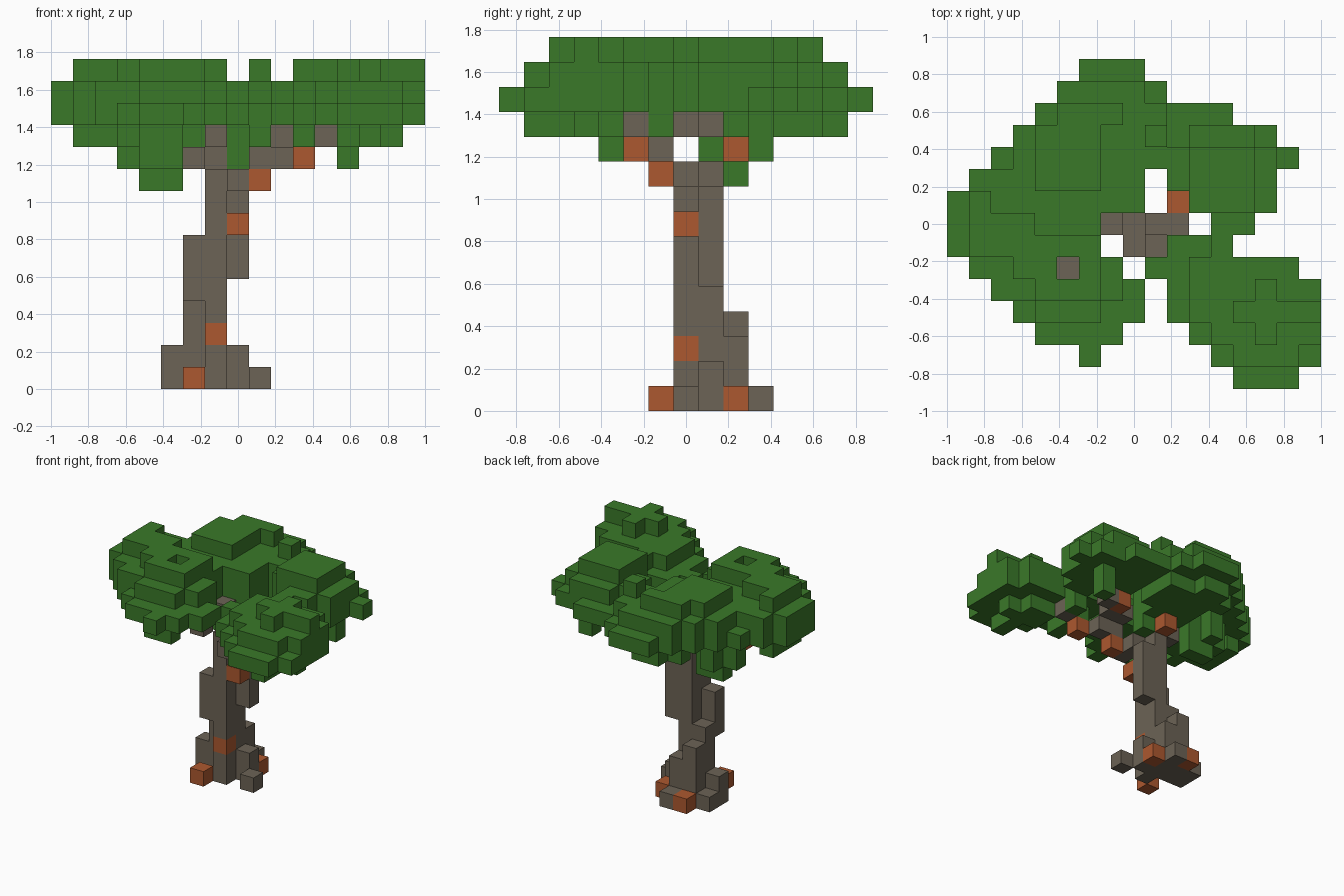
import bpy
import bmesh
import math
import random
from mathutils import Vector

random.seed(4)
V = 2 / 17                      # block size
NX, NY = 17, 15                 # block counts across and deep

cube = bpy.data.objects.get("Cube")
if cube:
    bpy.data.objects.remove(cube)


def material(name, rgb):
    m = bpy.data.materials.new(name)
    m.use_nodes = True
    m.diffuse_color = (*rgb, 1)
    m.node_tree.nodes["Principled BSDF"].inputs["Base Color"].default_value = (*rgb, 1)
    return m


LEAF = material("leaf_green", (0.042, 0.19, 0.022))
BARK = material("bark_grey", (0.150, 0.125, 0.092))
RUST = material("bark_rust", (0.415, 0.098, 0.029))


def column(x, y, z0, z1):
    return {(x, y, z) for z in range(z0, z1 + 1)}


# Trunk: a two-block core with stepped flanks
trunk = column(7, 7, 0, 9) | column(7, 8, 0, 9)
trunk |= column(6, 8, 0, 4) | column(6, 7, 4, 6) | column(8, 8, 5, 8)
trunk |= column(6, 9, 0, 3) | column(7, 9, 0, 2)
trunk |= column(8, 8, 0, 1) | column(5, 8, 0, 1)

# Roots
roots = {(9, 7, 0), (5, 9, 0), (7, 10, 0)}

# Branches, each a stepped chain of blocks
branches = {(8, 7, 9), (8, 6, 9), (9, 6, 10), (10, 6, 10), (12, 5, 11)}
branches |= {(7, 8, 10), (7, 7, 11), (9, 7, 11), (10, 7, 11), (11, 8, 11)}
branches |= {(6, 6, 10), (5, 5, 11), (5, 5, 12), (6, 8, 10)}

# Rust-coloured blocks
rust = {(6, 6, 0), (8, 9, 0), (6, 10, 0), (7, 7, 2), (8, 7, 7)}
rust |= {(9, 6, 9), (11, 5, 10), (7, 9, 10), (3, 8, 11), (10, 8, 11)}

# Canopy plan: spans of blocks in each row, from front to back
ROWS = [
    [(13, 15)],
    [(6, 6), (12, 16)],
    [(4, 7), (11, 16)],
    [(3, 8), (10, 16)],
    [(2, 8), (10, 16)],
    [(1, 7), (9, 15)],
    [(0, 6), (10, 12)],
    [(0, 6), (12, 13)],
    [(0, 8), (11, 14)],
    [(1, 8), (10, 14)],
    [(2, 15)],
    [(3, 14)],
    [(4, 12)],
    [(5, 9)],
    [(6, 8)],
]
plan = {(x, y) for y, row in enumerate(ROWS) for a, b in row for x in range(a, b + 1)}
outside = [(x, y) for x in range(-1, NX + 1) for y in range(-1, NY + 1) if (x, y) not in plan]


def allowed(x, y, z):
    """Keep each layer inside its outline and leave the branches showing."""
    if z == 14:
        return 2 <= y <= 12 and x >= 1
    if z == 13:
        return 1 <= y <= 13
    if z == 11:
        behind_branch = (x == 7 and y < 7) or (x == 12 and y < 5)
        beside_branch = (y == 5 and x > 12) or (y in (7, 8) and x > 11)
        return 1 <= y <= 13 and 1 <= x <= 15 and not (behind_branch or beside_branch)
    return True


# Canopy: a thin middle layer joined by overlapping rounded leaf clumps
canopy = {(x, y, 12) for x, y in plan}
for cx, cy in sorted(plan):
    room = min(math.hypot(cx - u, cy - v) for u, v in outside)
    if room < 2 or (cx + 2 * cy) % 5:
        continue
    cz = random.choice((12, 12.5, 12.5, 13))
    for x, y in plan:
        for z in range(11, 15):
            if (x - cx) ** 2 + (y - cy) ** 2 + (1.3 * (z - cz)) ** 2 <= 5.5:
                canopy.add((x, y, z))

# Single leaf columns that fill out the rim and crown
canopy |= column(16, 3, 12, 14) | column(15, 3, 11, 14) | column(0, 7, 12, 13)
canopy |= column(1, 7, 11, 14) | column(7, 13, 11, 13) | column(7, 12, 11, 14)
canopy |= column(14, 1, 11, 13) | column(14, 2, 11, 14) | column(9, 11, 11, 14)
canopy |= column(9, 5, 11, 12) | column(12, 6, 11, 13)
canopy = {c for c in canopy if allowed(*c) and c[:2] != (5, 5)}

# Hanging leaf clumps below the canopy
canopy |= {(x, 9, 10) for x in (3, 4, 5)} | {(4, 9, 9), (5, 9, 9)}
canopy |= {(4, 8, 10), (4, 10, 10), (4, 4, 10), (5, 4, 10), (8, 8, 10), (13, 10, 10)}
canopy |= {(4, y, 11) for y in (4, 8, 9, 10)} | {(3, 9, 11), (5, 9, 11)}
canopy |= {(5, 4, 11), (8, 8, 11), (13, 10, 11)}

wood = trunk | roots | branches | rust
canopy -= wood
solid = wood | canopy

AXES = [Vector(a) for a in ((1, 0, 0), (0, 1, 0), (0, 0, 1))]


def build(name, cells, base):
    """Make one mesh from the exposed faces of a set of blocks."""
    bm = bmesh.new()
    for c in sorted(cells):
        centre = Vector((c[0] + 0.5 - NX / 2, c[1] + 0.5 - NY / 2, c[2] + 0.5))
        for k in range(3):
            u, w = AXES[(k + 1) % 3], AXES[(k + 2) % 3]
            for side in (1, -1):
                n = AXES[k] * side
                if tuple(int(a + b) for a, b in zip(c, n)) in solid:
                    continue
                corners = [(1, 1), (-1, 1), (-1, -1), (1, -1)][::side]
                f = bm.faces.new([bm.verts.new((centre + (n + u * a + w * b) / 2) * V)
                                  for a, b in corners])
                f.material_index = int(c in rust)
    bmesh.ops.remove_doubles(bm, verts=bm.verts, dist=0.001)
    mesh = bpy.data.meshes.new(name)
    bm.to_mesh(mesh)
    bm.free()
    mesh.materials.append(base)
    if cells & rust:
        mesh.materials.append(RUST)
    obj = bpy.data.objects.new(name, mesh)
    bpy.context.collection.objects.link(obj)


low_rust = {c for c in rust if c[2] == 0}
mid_rust = {c for c in rust if 0 < c[2] < 9}
build("roots", roots | low_rust, BARK)
build("trunk", trunk | mid_rust, BARK)
build("branches", branches | (rust - low_rust - mid_rust), BARK)
build("canopy", canopy, LEAF)
